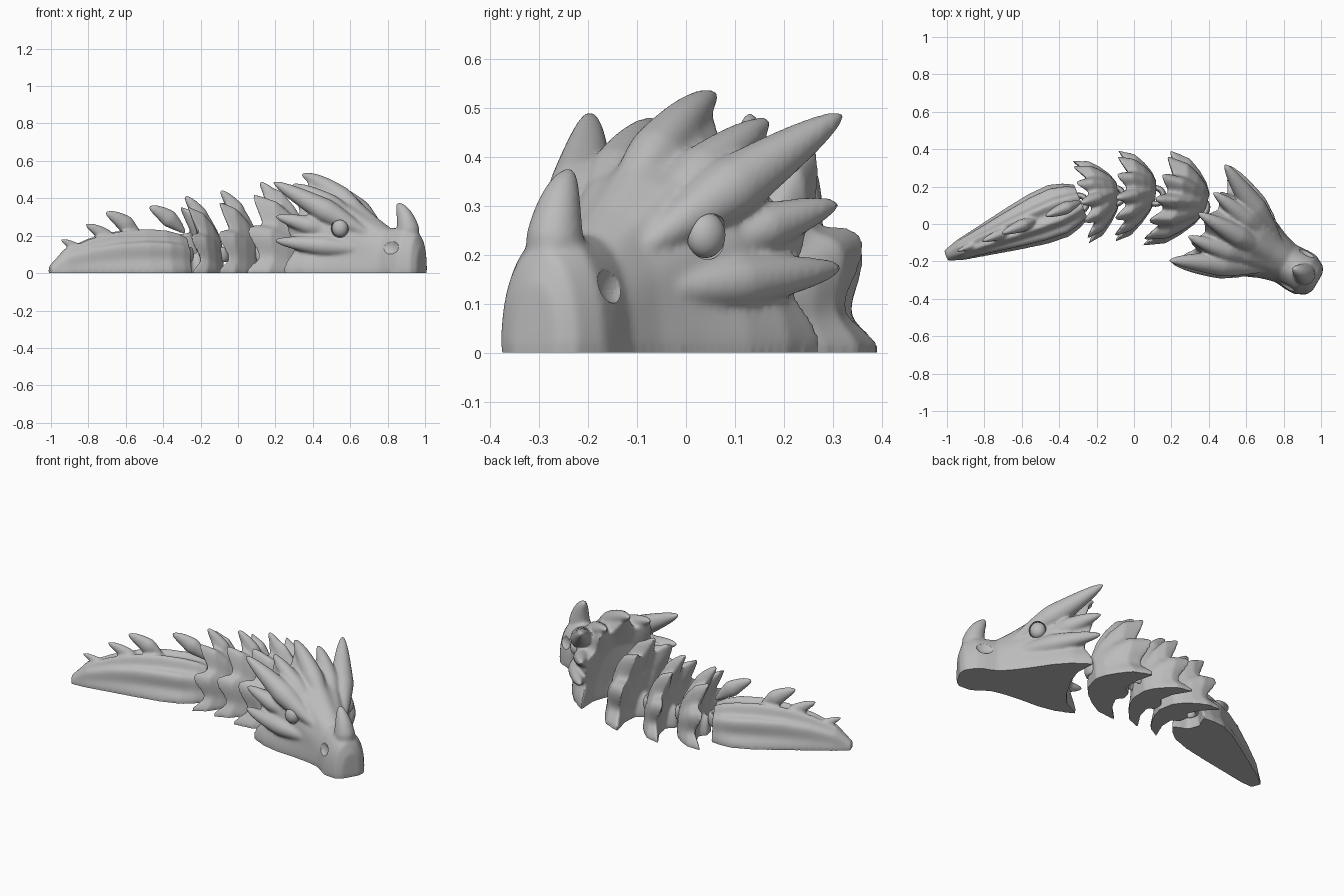
import bpy, bmesh
from math import pi, sin, cos, copysign, radians
from mathutils import Matrix, Vector

cube = bpy.data.objects.get("Cube")
if cube:
    bpy.data.objects.remove(cube, do_unlink=True)

grey = bpy.data.materials.new("plain grey")
grey.use_nodes = True
grey.diffuse_color = (0.5, 0.5, 0.5, 1)
grey.node_tree.nodes["Principled BSDF"].inputs["Base Color"].default_value = (0.5, 0.5, 0.5, 1)


def frame(x, y, degrees):
    return Matrix.Translation((x, y, 0)) @ Matrix.Rotation(radians(degrees), 4, "Z")


def loft(bm, stations, ridges=6, power=1.0, bend=0.0, n=72):
    """Flat-bottomed arches (u, half width, height, ridge size, ridge sweep) skinned together."""
    rows = []
    for u, half, high, amp, sweep in stations:
        row = []
        for i in range(n + 1):
            a = pi * i / n
            w = (1 + cos(2 * ridges * a)) / 2
            grow = 1 + amp * w
            c, s = cos(a), max(sin(a), 0)
            v = half * copysign(abs(c) ** power, c) * grow
            z = high * s ** power * grow if 0 < i < n else 0
            row.append(bm.verts.new((u - sweep * w, v + bend * u, z)))
        rows.append(row)
    for p, q in zip(rows, rows[1:]):
        for i in range(n):
            bm.faces.new((p[i], p[i + 1], q[i + 1], q[i]))
    bm.faces.new(rows[0])
    bm.faces.new(rows[-1])
    bm.faces.new([r[0] for r in rows] + [r[-1] for r in reversed(rows)])


def horn(bm, a, b, c, radius, flat=1.0, steps=18, sides=16):
    """Blunt horn swelling out of a, bending at b, tapering to the tip c."""
    a, b, c = Vector(a), Vector(b), Vector(c)
    rows = []
    for k in range(steps + 1):
        t = 0.99 * k / steps
        p = a * (1 - t) ** 2 + b * 2 * t * (1 - t) + c * t * t
        along = ((b - a) * (1 - t) + (c - b) * t).normalized()
        side = along.cross(Vector((0, 0, 1))).normalized()
        up = side.cross(along)
        r = radius * (1 - t) ** 0.55 * min(1, 0.15 + 2 * t)
        row = []
        for j in range(sides):
            g = 2 * pi * j / sides
            q = p + side * (r * flat * cos(g)) + up * (r * sin(g))
            row.append(bm.verts.new((q.x, q.y, max(q.z, 0))))
        rows.append(row)
    for p, q in zip(rows, rows[1:]):
        for j in range(sides):
            m = (j + 1) % sides
            bm.faces.new((p[j], p[m], q[m], q[j]))
    bm.faces.new(rows[0])
    bm.faces.new(rows[-1])


def activate(obj):
    bpy.ops.object.select_all(action="DESELECT")
    obj.select_set(True)
    bpy.context.view_layer.objects.active = obj


def shade(obj):
    if not obj.data.materials:
        obj.data.materials.append(grey)
    activate(obj)
    bpy.ops.object.shade_smooth_by_angle(angle=radians(45))


def apply(obj, mod):
    activate(obj)
    bpy.ops.object.modifier_apply(modifier=mod.name)


def sculpt(name, bm, matrix, smooth=12):
    """Fuse the overlapping pieces into one soft surface."""
    bmesh.ops.recalc_face_normals(bm, faces=bm.faces)
    mesh = bpy.data.meshes.new(name)
    bm.to_mesh(mesh)
    bm.free()
    obj = bpy.data.objects.new(name, mesh)
    bpy.context.collection.objects.link(obj)
    obj.matrix_world = matrix
    fuse = obj.modifiers.new("fuse", "REMESH")
    fuse.mode, fuse.voxel_size = "VOXEL", 0.0075
    apply(obj, fuse)
    soft = obj.modifiers.new("soften", "SMOOTH")
    soft.iterations = smooth
    apply(obj, soft)
    for vert in obj.data.vertices:
        if vert.co.z < 0.01:
            vert.co.z = 0
    shade(obj)
    return obj


def ellipsoid(name, matrix, place, size, turn=0):
    bpy.ops.mesh.primitive_uv_sphere_add(segments=32, ring_count=16, radius=1)
    obj = bpy.context.object
    obj.name = name
    obj.matrix_world = (matrix @ Matrix.Translation(place) @ Matrix.Rotation(turn, 4, "Z")
                        @ Matrix.Diagonal((*size, 1)))
    return obj


def carve(obj, cutter):
    cutter.hide_render = True
    cut = obj.modifiers.new("carve", "BOOLEAN")
    cut.operation, cut.object = "DIFFERENCE", cutter
    apply(obj, cut)
    bpy.data.objects.remove(cutter, do_unlink=True)


# Tail: ridged tapering body, notched at the joint, with swept-back fins
bm = bmesh.new()
loft(bm, [(-0.028, 0.03, 0.04, 0, 0), (0.06, 0.055, 0.125, 0.06, 0), (0.2, 0.078, 0.175, 0.1, 0),
          (0.35, 0.103, 0.205, 0.13, 0), (0.5, 0.125, 0.215, 0.14, 0), (0.62, 0.132, 0.21, 0.14, 0),
          (0.7, 0.115, 0.2, 0.1, 0), (0.755, 0.09, 0.18, 0.08, 0), (0.72, 0.06, 0.14, 0, 0),
          (0.69, 0.035, 0.08, 0, 0)], ridges=5, power=0.9)
for u, z, r in [(0.03, 0.18, 0.045), (0.175, 0.26, 0.055), (0.29, 0.325, 0.065), (0.54, 0.355, 0.065)]:
    horn(bm, (u + 0.21, 0, z - 0.14), (u + 0.1, 0, z - 0.035), (u, 0, z), r, 0.75)
sculpt("tail", bm, frame(-0.98, -0.16, 21.8), smooth=8)

# Neck segments: spiked collars, shallow at the rear with a joint peg
collars = [("rear", -0.285, 0.11, 11, 0.21, 0.22, 0.4, 0.12),
           ("middle", -0.095, 0.135, -2.5, 0.21, 0.238, 0.43, 0.25),
           ("front", 0.115, 0.13, -16, 0.27, 0.258, 0.475, 0.2)]
for label, x, y, angle, length, wide, high, bend in collars:
    bm = bmesh.new()
    outer = [(1, 0.22, 0.36, 0, 0), (0.88, 0.43, 0.53, 0.06, 0), (0.7, 0.62, 0.67, 0.12, 0.005),
             (0.48, 0.79, 0.79, 0.17, 0.015)]
    stations = [(f * length, p * wide, q * high, a, s) for f, p, q, a, s in outer]
    stations += [(0.05, 0.84 * wide, 0.83 * high, 0.24, 0.055),
                 (0.07, 0.57 * wide, 0.58 * high, 0.06, 0.01),
                 (0.08, 0.25 * wide, 0.3 * high, 0, 0), (0.04, 0.03, 0.1, 0, 0)]
    loft(bm, stations, power=1.08, bend=bend)
    # raised crest
    horn(bm, (0.15, bend * 0.15, high - 0.19), (0.07, bend * 0.07, high - 0.06), (0, 0, high + 0.015), 0.06, 0.8)
    sculpt(label + "_neck_segment", bm, frame(x, y, angle), 10)

# Joint rings linking the segments
for i, (x, y) in enumerate([(-0.295, 0.11), (-0.1, 0.15), (0.115, 0.15), (0.35, 0.09)]):
    bpy.ops.mesh.primitive_torus_add(location=(x, y, 0.1), major_radius=0.042, minor_radius=0.016)
    ring = bpy.context.object
    ring.name = "joint_ring_%d" % (i + 1)
    ring.scale.z = 2.5
    shade(ring)

# Head: skull loft, fanned horns and a nose horn
place = frame(0.35, 0.055, -30)
bm = bmesh.new()
loft(bm, [(0.73, 0.055, 0.14, 0, 0), (0.71, 0.09, 0.205, 0, 0), (0.65, 0.12, 0.245, 0, 0),
          (0.6, 0.12, 0.24, 0, 0), (0.53, 0.114, 0.24, 0, 0), (0.45, 0.135, 0.29, 0.02, 0),
          (0.35, 0.175, 0.36, 0.04, 0), (0.25, 0.217, 0.41, 0.07, 0), (0.15, 0.242, 0.435, 0.1, 0),
          (0.07, 0.24, 0.43, 0.15, 0.04), (0.1, 0.17, 0.32, 0, 0), (0.12, 0.07, 0.14, 0, 0)], power=0.87)
horn(bm, (0.46, 0, 0.22), (0.18, 0, 0.47), (-0.015, 0, 0.53), 0.085, 0.95)
horn(bm, (0.65, 0, 0.06), (0.67, 0, 0.29), (0.575, 0, 0.375), 0.085, 0.95)
# each side horn: base, bend, tip, thickness
horns = [((0.46, 0.08, 0.2), (0.19, 0.19, 0.36), (-0.02, 0.3, 0.49), 0.09),
         ((0.42, 0.05, 0.24), (0.18, 0.12, 0.41), (0, 0.135, 0.475), 0.075),
         ((0.3, 0.13, 0.2), (0.13, 0.23, 0.27), (-0.01, 0.295, 0.305), 0.07),
         ((0.48, 0.07, 0.12), (0.18, 0.245, 0.15), (-0.01, 0.3, 0.175), 0.075)]
for side in (1, -1):
    for a, b, c, r in horns:
        horn(bm, *[(p[0], side * p[1], p[2]) for p in (a, b, c)], r)
head = sculpt("head", bm, place, 16)

# Eyes in carved sockets, and nostril hollows
for side, label in ((1, "left"), (-1, "right")):
    spot, turn = (0.322, side * 0.168, 0.24), -side * 0.45
    carve(head, ellipsoid("socket_cutter", place, spot, (0.047, 0.045, 0.051), turn))
    carve(head, ellipsoid("nostril_cutter", place, (0.6, side * 0.118, 0.145), (0.055, 0.03, 0.045)))
    eye = ellipsoid(label + "_eye", place, spot, (0.043, 0.036, 0.047), turn)
    shade(eye)
shade(head)
